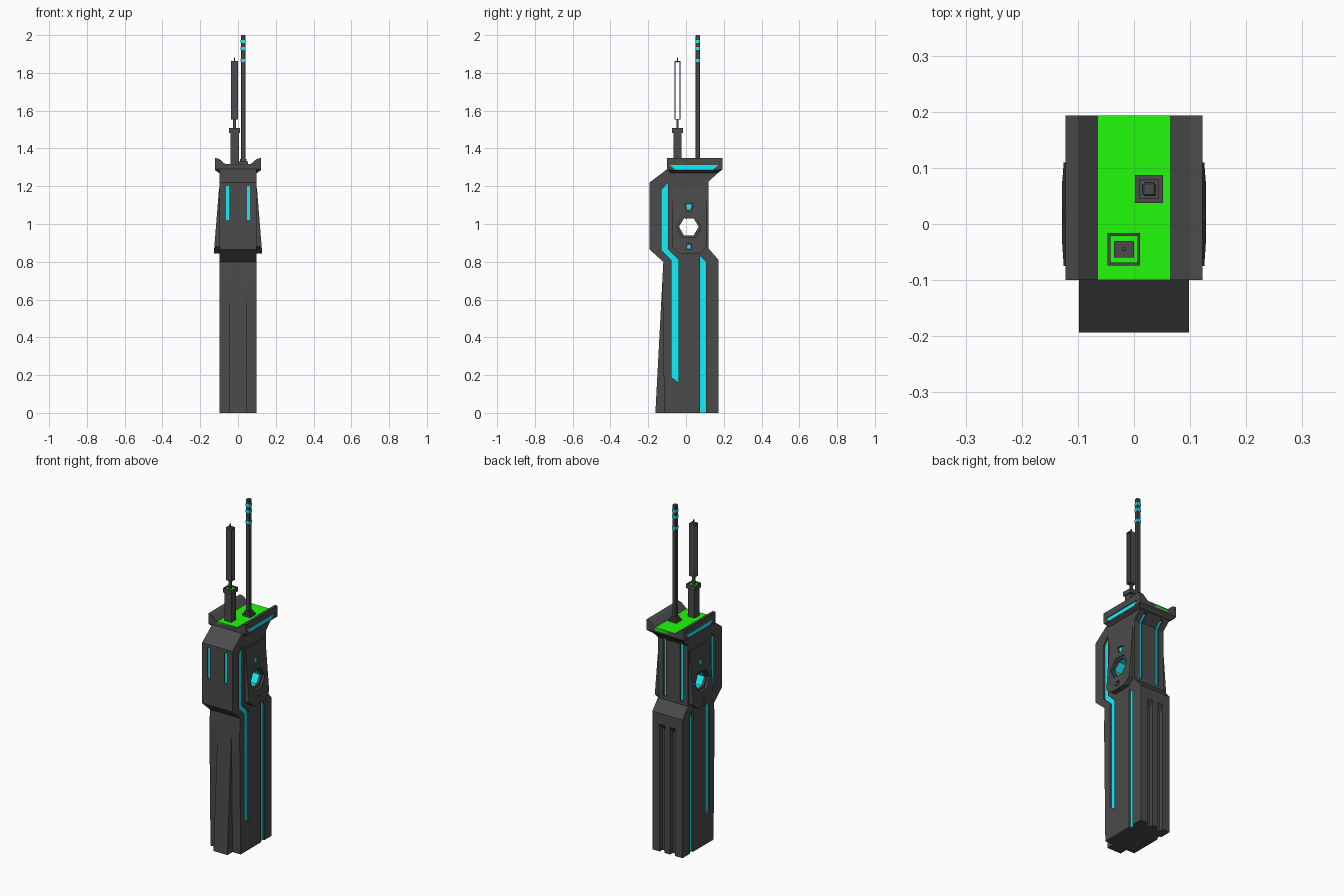
import bpy, bmesh, math

if "Cube" in bpy.data.objects:
    bpy.data.objects.remove(bpy.data.objects["Cube"])


def material(name, rgb):
    m = bpy.data.materials.new(name)
    m.diffuse_color = (*rgb, 1)
    m.use_nodes = True
    m.node_tree.nodes["Principled BSDF"].inputs["Base Color"].default_value = m.diffuse_color
    return m


DARK = material("dark_casing", (0.07, 0.07, 0.07))
CYAN = material("cyan_glow", (0.005, 0.88, 0.98))
GREEN = material("green_panel", (0.015, 0.96, 0.003))


def prism(name, pts, axis, lo, hi, mat=DARK):
    """Extrude a 2D outline along an axis: x takes (y,z), y takes (x,z), z takes (x,y)."""
    place = {"x": lambda a, b, t: (t, a, b),
             "y": lambda a, b, t: (a, t, b),
             "z": lambda a, b, t: (a, b, t)}[axis]
    bm = bmesh.new()
    rings = [[bm.verts.new(place(a, b, t)) for a, b in pts] for t in (lo, hi)]
    bm.faces.new(rings[0])
    bm.faces.new(rings[1])
    n = len(pts)
    for i in range(n):
        j = (i + 1) % n
        bm.faces.new((rings[0][i], rings[0][j], rings[1][j], rings[1][i]))
    bmesh.ops.recalc_face_normals(bm, faces=bm.faces)
    me = bpy.data.meshes.new(name)
    bm.to_mesh(me)
    bm.free()
    ob = bpy.data.objects.new(name, me)
    bpy.context.collection.objects.link(ob)
    me.materials.append(mat)
    return ob


def rect(a0, a1, b0, b1):
    return [(a0, b0), (a1, b0), (a1, b1), (a0, b1)]


def block(name, cx, cy, hx, hy, z0, z1, mat=DARK):
    return prism(name, rect(cx - hx, cx + hx, cy - hy, cy + hy), "z", z0, z1, mat)


def hexagon(r, cy=0.015, cz=0.985):
    return [(cy + r * math.cos(i * math.pi / 3), cz + r * math.sin(i * math.pi / 3))
            for i in range(6)]


def cut(target, pts, axis, lo, hi):
    """Subtract a prism from the target."""
    cutter = prism("cutter", pts, axis, lo, hi)
    cutter.hide_render = True
    mod = target.modifiers.new("cut", "BOOLEAN")
    mod.operation = "DIFFERENCE"
    mod.solver = "EXACT"
    mod.object = cutter
    bpy.context.view_layer.objects.active = target
    bpy.ops.object.modifier_apply(modifier=mod.name)
    bpy.data.objects.remove(cutter)


# Main body silhouette
body = prism("body", [(-0.115, 0), (-0.125, 0.70), (-0.12, 0.80), (-0.193, 0.865),
                      (-0.193, 1.22), (-0.10, 1.29), (0.19, 1.29), (0.12, 1.225),
                      (0.12, 0.87), (0.172, 0.81), (0.172, 0)], "x", -0.098, 0.098)
# Sloping ridge down the front of the grip
prism("grip_front_ridge", [(-0.10, 0), (-0.162, 0), (-0.12, 0.80), (-0.10, 0.80)],
      "x", -0.045, 0.045)

# Top cap with raised side rails
half = [(0.065, 1.315), (0.10, 1.345), (0.122, 1.35), (0.122, 1.285), (0.10, 1.27)]
cap = prism("top_cap", half + [(-x, z) for x, z in reversed(half)], "y", -0.10, 0.193)
cut(cap, [(0.193, 1.29), (0.25, 1.29), (0.25, 1.2), (0.095, 1.2)], "x", -0.2, 0.2)
cut(cap, [(-0.10, 1.29), (-0.15, 1.29), (-0.15, 1.2), (-0.02, 1.2)], "x", -0.2, 0.2)
prism("top_panel", rect(-0.065, 0.065, -0.10, 0.193), "z", 1.30, 1.317, GREEN)

long_strip = [(-0.13, 1.18), (-0.095, 1.22), (-0.095, 0.865), (-0.04, 0.81),
              (-0.04, 0.16), (-0.078, 0.19), (-0.078, 0.81), (-0.13, 0.86)]
rear_strip = [(0.075, 0), (0.105, 0), (0.105, 0.80), (0.075, 0.83)]
rear_cut = [(0.075, -0.05), (0.105, -0.05)] + rear_strip[2:]
cap_strip = [(-0.085, 1.312), (0.17, 1.312), (0.143, 1.287), (-0.058, 1.287)]
plate_outline = [(-0.075, 1.19), (-0.075, 0.88), (-0.035, 0.845),
                 (0.075, 0.845), (0.11, 0.88), (0.11, 1.19)]
upper_vent = [(-0.006, 1.108), (0.036, 1.108), (0.027, 1.07), (0.003, 1.07)]
lower_vent = [(0.0, 0.866), (0.03, 0.866), (0.025, 0.894), (0.005, 0.894)]

cut(body, hexagon(0.056), "x", -0.2, 0.2)
for s, side in ((1, "right"), (-1, "left")):
    # Recessed glowing strips on the sides
    for name, outline, opening in (("long_strip", long_strip, long_strip),
                                   ("rear_strip", rear_strip, rear_cut)):
        cut(body, opening, "x", s * 0.086, s * 0.12)
        prism(f"{name}_{side}", outline, "x", s * 0.08, s * 0.088, CYAN)
    cut(cap, cap_strip, "x", s * 0.116, s * 0.15)
    prism(f"cap_strip_{side}", cap_strip, "x", s * 0.11, s * 0.118, CYAN)

    # Slits in the chest
    slit = rect(s * 0.055 - 0.008, s * 0.055 + 0.008, 1.02, 1.20)
    cut(body, slit, "y", -0.22, -0.185)
    prism(f"front_slit_{side}", slit, "y", -0.187, -0.178, CYAN)

    # Strips up the back of the neck
    x0, x1 = s * 0.055 - 0.009, s * 0.055 + 0.009
    cut(body, [(0.108, 0.89), (0.16, 0.89), (0.16, 1.15), (0.22, 1.262),
               (0.146, 1.262), (0.108, 1.227)], "x", x0, x1)
    prism(f"neck_strip_{side}", [(0.10, 0.89), (0.11, 0.89), (0.11, 1.226),
                                 (0.148, 1.262), (0.135, 1.262), (0.10, 1.23)],
          "x", x0, x1, CYAN)

    # Grooves in the back of the grip, with sloping upper ends
    cut(body, [(0.147, -0.05), (0.2, -0.05), (0.2, 0.78), (0.147, 0.715)],
        "x", s * 0.018, s * 0.05)

    # Wedge-shaped side plate around the hexagonal hole
    plate = prism(f"side_plate_{side}", plate_outline, "x", s * 0.09, s * 0.13)
    for v in plate.data.vertices:
        if abs(v.co.x) > 0.1:
            v.co.x = s * (0.128 - (v.co.z - 0.845) * 0.08)
    cut(plate, hexagon(0.052), "x", s * 0.05, s * 0.2)
    cut(plate, hexagon(0.066), "x", s * 0.106, s * 0.2)
    for name, vent, cz in (("upper_vent", upper_vent, 1.09),
                           ("lower_vent", lower_vent, 0.88)):
        cut(plate, vent, "x", s * 0.05, s * 0.2)
        glow = [(0.015 + (y - 0.015) * 0.7, cz + (z - cz) * 0.7) for y, z in vent]
        prism(f"{name}_{side}", glow, "x", s * 0.09, s * 0.102, CYAN)

# Glowing lining of the through hole
lining = prism("hole_lining", hexagon(0.056), "x", -0.096, 0.096, CYAN)
cut(lining, hexagon(0.052), "x", -0.2, 0.2)
lining.data.materials.clear()
lining.data.materials.append(CYAN)
for p in lining.data.polygons:
    p.material_index = 0

# Tall antenna with bands
ax, ay = 0.027, 0.062
block("tall_antenna_foot", ax, ay, 0.025, 0.025, 1.30, 1.33)
block("tall_antenna_collar", ax, ay, 0.017, 0.017, 1.33, 1.345)
rod = block("tall_antenna_rod", ax, ay, 0.012, 0.012, 1.33, 2.0)
bevel = rod.modifiers.new("edge", "BEVEL")
bevel.width = 0.003
bevel.segments = 1
for i, z in enumerate((1.865, 1.93, 1.965)):
    block(f"antenna_band_{i + 1}", ax, ay, 0.0125, 0.0125, z - 0.008, z + 0.008, CYAN)

# Short antenna: socket, stem, open frame and tip
bx, by = -0.018, -0.045
block("short_antenna_post", bx, by, 0.022, 0.022, 1.30, 1.485)
collar = block("short_antenna_collar", bx, by, 0.029, 0.029, 1.483, 1.508)
cut(collar, rect(bx - 0.024, bx + 0.024, by - 0.024, by + 0.024), "z", 1.497, 1.6)
block("socket_panel", bx, by, 0.024, 0.024, 1.49, 1.50, GREEN)
block("short_antenna_stem", bx, by, 0.008, 0.004, 1.49, 1.555)
frame = block("short_antenna_frame", bx, by, 0.018, 0.015, 1.552, 1.862)
cut(frame, rect(by - 0.011, by + 0.011, 1.557, 1.857), "x", -0.1, 0.1)
block("short_antenna_tip", bx, by, 0.003, 0.003, 1.855, 1.882)
